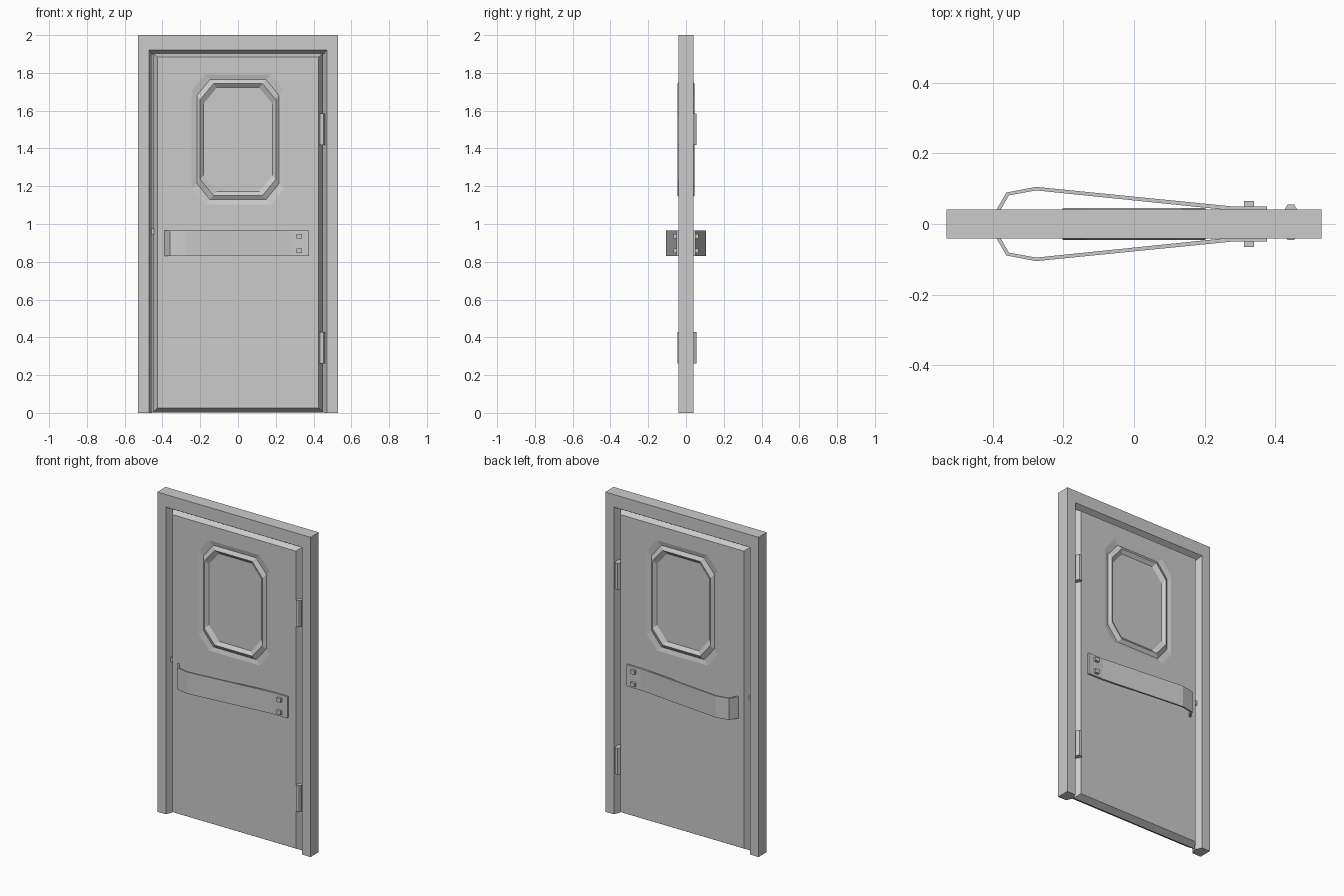
import bpy, bmesh

if "Cube" in bpy.data.objects:
    bpy.data.objects.remove(bpy.data.objects["Cube"])


def finish(bm, name):
    bmesh.ops.remove_doubles(bm, verts=bm.verts, dist=1e-5)
    bmesh.ops.recalc_face_normals(bm, faces=bm.faces)
    me = bpy.data.meshes.new(name)
    bm.to_mesh(me)
    bm.free()
    ob = bpy.data.objects.new(name, me)
    bpy.context.collection.objects.link(ob)
    return ob


def bridge(bm, a, b, closed=True):
    n = len(a)
    for i in range(n if closed else n - 1):
        j = (i + 1) % n
        bm.faces.new((a[i], a[j], b[j], b[i]))


def prism(name, profile, z0, z1):
    """Extrude an (x, y) outline from z0 to z1."""
    bm = bmesh.new()
    lo = [bm.verts.new((x, y, z0)) for x, y in profile]
    hi = [bm.verts.new((x, y, z1)) for x, y in profile]
    bridge(bm, lo, hi)
    bm.faces.new(lo)
    bm.faces.new(hi)
    return finish(bm, name)


def box(name, x0, x1, y0, y1, z0, z1):
    return prism(name, [(x0, y0), (x1, y0), (x1, y1), (x0, y1)], z0, z1)


# Door frame: one profile swept with mitres up, across and down
bm = bmesh.new()
profile = [(0, -.041), (.059, -.041), (.077, 0), (.059, .041), (0, .041)]
stations = []
for sx, top in ((-1, 0), (-1, 1), (1, 1), (1, 0)):
    stations.append([bm.verts.new((sx * (.53 - d), y, top * (2 - d * 1.33)))
                     for d, y in profile])
for a, b in zip(stations, stations[1:]):
    bridge(bm, a, b)
bm.faces.new(stations[0])
bm.faces.new(stations[-1])
finish(bm, "door_frame")


def octagon(hx, hz, y, cut_x=.07, cut_z=.085, cz=1.447):
    cx, cz2 = hx - cut_x, hz - cut_z
    pts = [(-hx, -cz2), (-cx, -hz), (cx, -hz), (hx, -cz2),
           (hx, cz2), (cx, hz), (-cx, hz), (-hx, cz2)]
    return [(x, y, cz + z) for x, z in pts]


# Door leaf: chamfered edge, shallow moat, raised window trim and pane on both faces
bm = bmesh.new()
FACE = .038


def rect(hx, z0, z1, y):
    return [bm.verts.new(p) for p in
            ((-hx, y, z0), (hx, y, z0), (hx, y, z1), (-hx, y, z1))]


rim = rect(.451, .003, 1.905, 0)
for s in (-1, 1):
    face = rect(.427, .025, 1.885, s * FACE)
    bridge(bm, rim, face)
    rings = [(.245, .345, FACE), (.218, .318, .031), (.2, .296, .045),
             (.182, .275, .028)]
    loops = [[bm.verts.new(p) for p in octagon(hx, hz, s * y)]
             for hx, hz, y in rings]
    o = loops[0]
    for i in range(4):
        a, b = 2 * i, 2 * i + 1
        bm.faces.new((face[i], o[a], o[b]))
        bm.faces.new((face[i], face[(i + 1) % 4], o[(b + 1) % 8], o[b]))
    for a, b in zip(loops, loops[1:]):
        bridge(bm, a, b)
    bm.faces.new(loops[-1])
finish(bm, "door_leaf")

# Bent push bars with four-bolt flanges, one on each side
outer = [(-.391, .037), (-.361, .089), (-.277, .105), (.275, .050), (.376, .050)]
inner = [(.376, .038), (.27, .039), (-.277, .095), (-.354, .081), (-.379, .037)]
for s, side in ((-1, "front"), (1, "back")):
    prism(side + "_push_bar", [(x, s * y) for x, y in outer + inner], .83, .965)
    for z in (.858, .935):
        box(side + "_bolt", .311, .339, s * .045, s * .065, z - .012, z + .012)

# Hinges: chamfered barrels through the gap
hinge = [(.427, -.036), (.434, -.045), (.453, -.045), (.46, -.036),
         (.46, .043), (.453, .055), (.434, .055), (.427, .043)]
for z0, z1 in ((.262, .427), (1.418, 1.584)):
    prism("hinge", hinge, z0, z1)

# Latch bolt bridging the gap
box("latch", -.457, -.445, -.012, .012, .945, .975)
